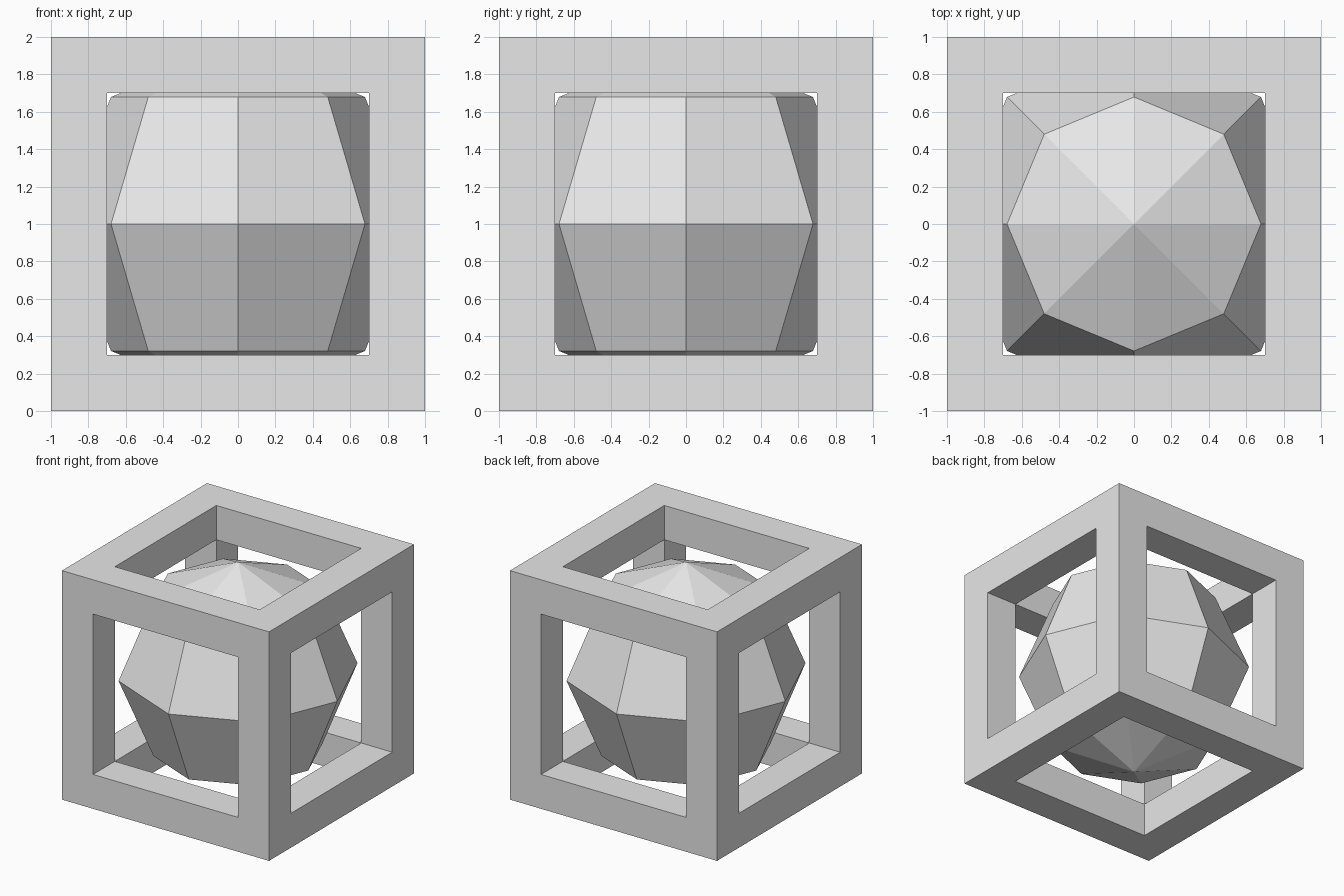
import bpy
import bmesh
import math

cube = bpy.data.objects.get("Cube")
if cube:
    bpy.data.objects.remove(cube, do_unlink=True)

SIZE = 2.0
BAR = 0.3
RADIUS = 0.96

# One plain grey for everything
grey = bpy.data.materials.new("plain grey")
grey.use_nodes = True
colour = (0.8, 0.8, 0.8, 1.0)
grey.diffuse_color = colour
grey.node_tree.nodes["Principled BSDF"].inputs["Base Color"].default_value = colour


def add_object(name, bm):
    mesh = bpy.data.meshes.new(name)
    bmesh.ops.recalc_face_normals(bm, faces=bm.faces[:])
    bm.to_mesh(mesh)
    bm.free()
    mesh.materials.append(grey)
    obj = bpy.data.objects.new(name, mesh)
    obj.location.z = SIZE / 2
    bpy.context.collection.objects.link(obj)
    return obj


# Open cube frame: inset every side, push the opening inward, weld the inner corners
bm = bmesh.new()
bmesh.ops.create_cube(bm, size=SIZE)
openings = bm.faces[:]
bmesh.ops.inset_individual(bm, faces=openings, thickness=BAR, use_even_offset=True)
openings = bmesh.ops.extrude_discrete_faces(bm, faces=openings)["faces"]
for face in openings:
    bmesh.ops.translate(bm, verts=face.verts[:], vec=face.normal * -BAR)
bmesh.ops.delete(bm, geom=openings, context='FACES')
bmesh.ops.remove_doubles(bm, verts=bm.verts[:], dist=0.001)
add_object("cube_frame", bm)

# Faceted ball held inside the frame, with a corner facing each side
bm = bmesh.new()
bmesh.ops.create_uvsphere(bm, u_segments=8, v_segments=4, radius=RADIUS)
add_object("faceted_ball", bm)
